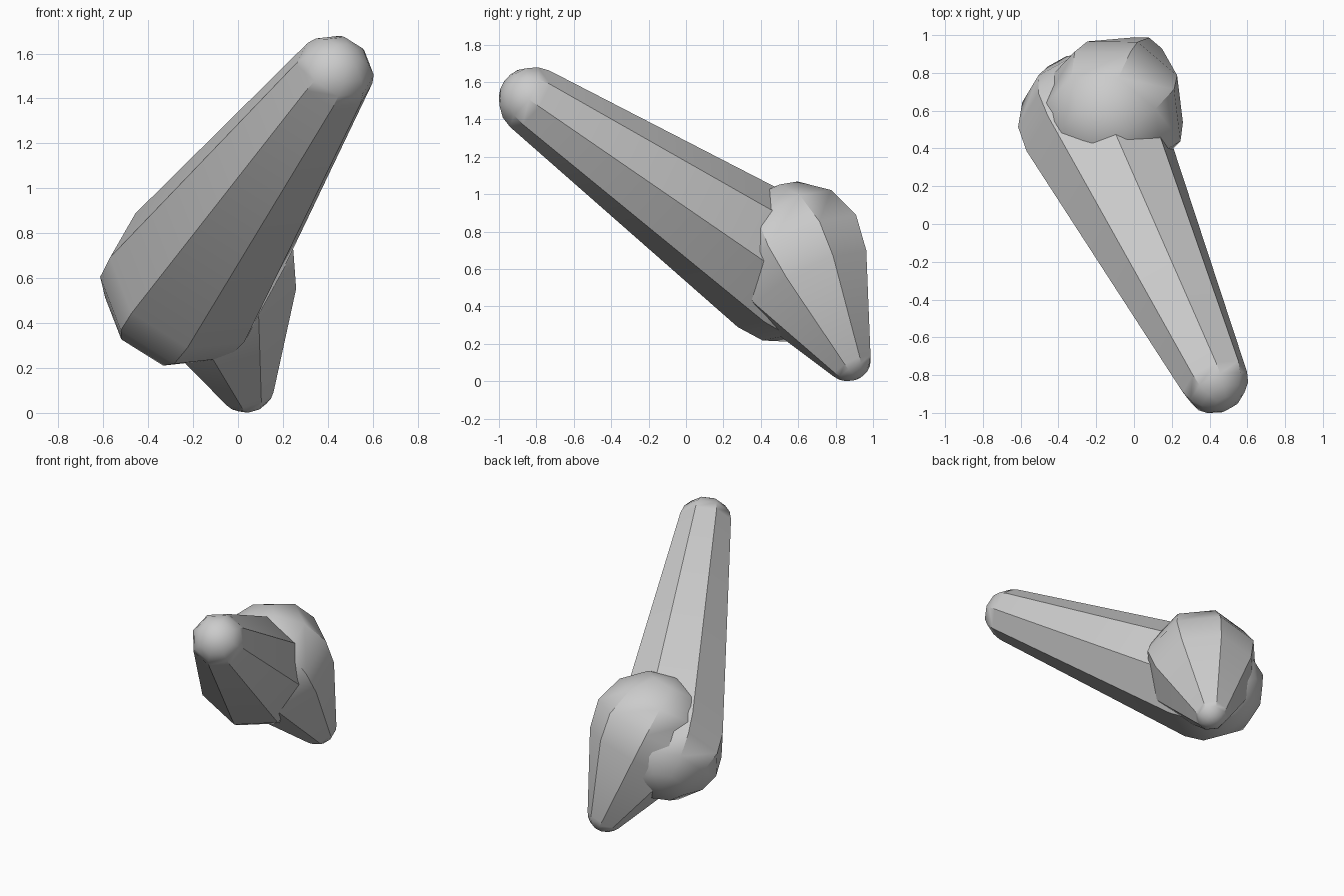
import bpy, bmesh
from math import sin, cos, asin, pi, radians
from mathutils import Vector

if "Cube" in bpy.data.objects:
    bpy.data.objects.remove(bpy.data.objects["Cube"], do_unlink=True)

SIDES = 8
CAP_STEPS = 4

grey = bpy.data.materials.new("plain_grey")
grey.use_nodes = True
grey.diffuse_color = (0.6, 0.6, 0.6, 1)
grey.node_tree.nodes["Principled BSDF"].inputs["Base Color"].default_value = (0.6, 0.6, 0.6, 1)


def tapered_capsule(name, big, big_r, small, small_r, roll):
    """Eight-sided cone with a tangent rounded cap at each end."""
    big, small = Vector(big), Vector(small)
    axis = (small - big).normalized()
    side = Vector((0, 0, 1)).cross(axis).normalized()
    up = Vector((0, 0, 1)) - axis * axis.z
    up.normalize()
    tangent = asin((big_r - small_r) / (small - big).length)

    # Latitudes run from each pole to the circle where the cone touches
    rings = []
    for k in range(1, CAP_STEPS + 1):
        lat = -pi / 2 + (tangent + pi / 2) * k / CAP_STEPS
        rings.append((big, big_r, lat))
    for k in range(CAP_STEPS):
        lat = tangent + (pi / 2 - tangent) * k / CAP_STEPS
        rings.append((small, small_r, lat))

    bm = bmesh.new()
    loops = []
    for centre, r, lat in rings:
        loop = []
        for i in range(SIDES):
            t = radians(roll) + 2 * pi * i / SIDES
            spoke = side * cos(t) + up * sin(t)
            loop.append(bm.verts.new(centre + r * (spoke * cos(lat) + axis * sin(lat))))
        loops.append(loop)
    tip_big = bm.verts.new(big - axis * big_r)
    tip_small = bm.verts.new(small + axis * small_r)
    for i in range(SIDES):
        j = (i + 1) % SIDES
        for a, b in zip(loops, loops[1:]):
            bm.faces.new((a[i], a[j], b[j], b[i]))
        bm.faces.new((tip_big, loops[0][j], loops[0][i]))
        bm.faces.new((tip_small, loops[-1][i], loops[-1][j]))
    bmesh.ops.recalc_face_normals(bm, faces=bm.faces)

    mesh = bpy.data.meshes.new(name)
    bm.to_mesh(mesh)
    bm.free()
    mesh.materials.append(grey)
    obj = bpy.data.objects.new(name, mesh)
    bpy.context.collection.objects.link(obj)

    # Smooth caps, crisp long ridges
    bpy.ops.object.select_all(action='DESELECT')
    obj.select_set(True)
    bpy.context.view_layer.objects.active = obj
    bpy.ops.object.shade_smooth_by_angle(angle=radians(38))
    return obj


# Long limb reaching forward and up, short limb hanging down at the back
tapered_capsule("long_limb", (-0.23, 0.53, 0.58), 0.385, (0.42, -0.82, 1.50), 0.185, 29)
tapered_capsule("short_limb", (-0.12, 0.59, 0.67), 0.40, (0.035, 0.865, 0.13), 0.13, 35)
